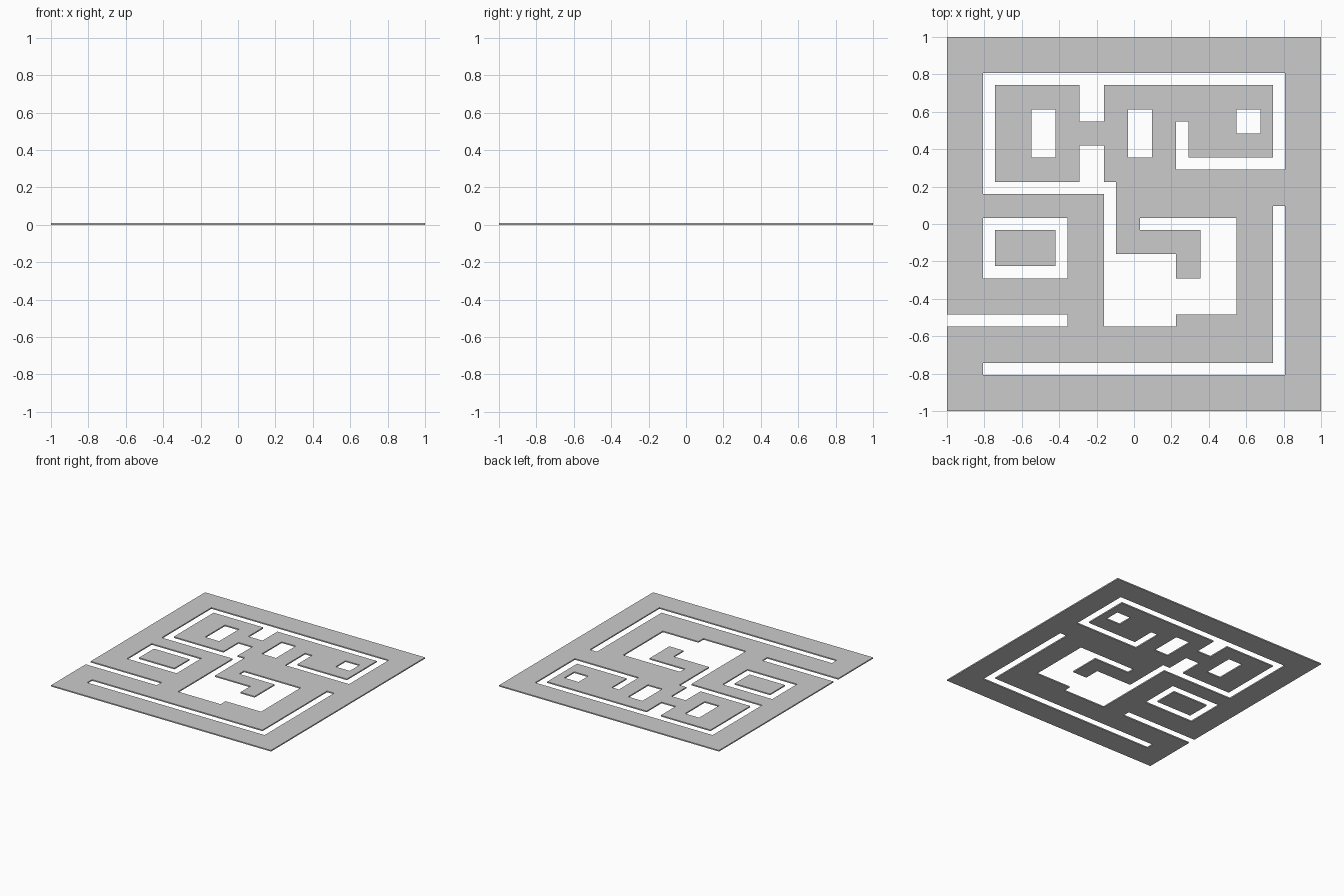
import bpy, bmesh

if "Cube" in bpy.data.objects:
    bpy.data.objects.remove(bpy.data.objects["Cube"])

N = 31                 # layout modules across the 2-unit plate
THICK = 0.01

# Cut-outs in modules: (x0, y0, x1, y1)
SLOTS = [
    # upper surrounding channel
    (3, 18, 4, 28), (3, 27, 28, 28), (27, 20, 28, 28), (19, 20, 28, 21),
    (19, 20, 20, 24), (11, 24, 13, 27), (11, 18, 13, 22), (3, 18, 14, 19),
    # centre opening
    (13, 7, 14, 19), (13, 7, 19, 13), (19, 8, 24, 11), (21, 8, 24, 16),
    (16, 15, 24, 16),
    # windows
    (7, 21, 9, 25), (15, 21, 17, 25), (24, 23, 26, 25),
    # left slot and lower right channel
    (0, 7, 10, 8), (27, 3, 28, 17), (3, 3, 28, 4),
]
FRAME = (3, 11, 10, 16)
ISLAND = (4, 12, 9, 15)


def flat_part(name, outer, cuts):
    """Extruded panel: outer rectangle minus the cut rectangles."""
    rects = [outer] + cuts
    xs = sorted({v for r in rects for v in (r[0], r[2])})
    ys = sorted({v for r in rects for v in (r[1], r[3])})
    bm = bmesh.new()
    verts = {}

    def vert(x, y):
        if (x, y) not in verts:
            verts[x, y] = bm.verts.new((2 * x / N - 1, 2 * y / N - 1, 0))
        return verts[x, y]

    for x0, x1 in zip(xs, xs[1:]):
        for y0, y1 in zip(ys, ys[1:]):
            cx, cy = (x0 + x1) / 2, (y0 + y1) / 2
            if any(a < cx < c and b < cy < d for a, b, c, d in cuts):
                continue
            bm.faces.new([vert(x0, y0), vert(x1, y0), vert(x1, y1), vert(x0, y1)])
    ext = bmesh.ops.extrude_face_region(bm, geom=bm.faces[:], use_keep_orig=True)
    top = [g for g in ext["geom"] if isinstance(g, bmesh.types.BMVert)]
    bmesh.ops.translate(bm, verts=top, vec=(0, 0, THICK))
    bmesh.ops.recalc_face_normals(bm, faces=bm.faces[:])
    mesh = bpy.data.meshes.new(name)
    bm.to_mesh(mesh)
    bm.free()
    obj = bpy.data.objects.new(name, mesh)
    bpy.context.collection.objects.link(obj)
    return obj


# Main slotted plate and the loose panel inside its left window
flat_part("slotted_plate", (0, 0, N, N), SLOTS + [FRAME])
flat_part("island_panel", ISLAND, [])
